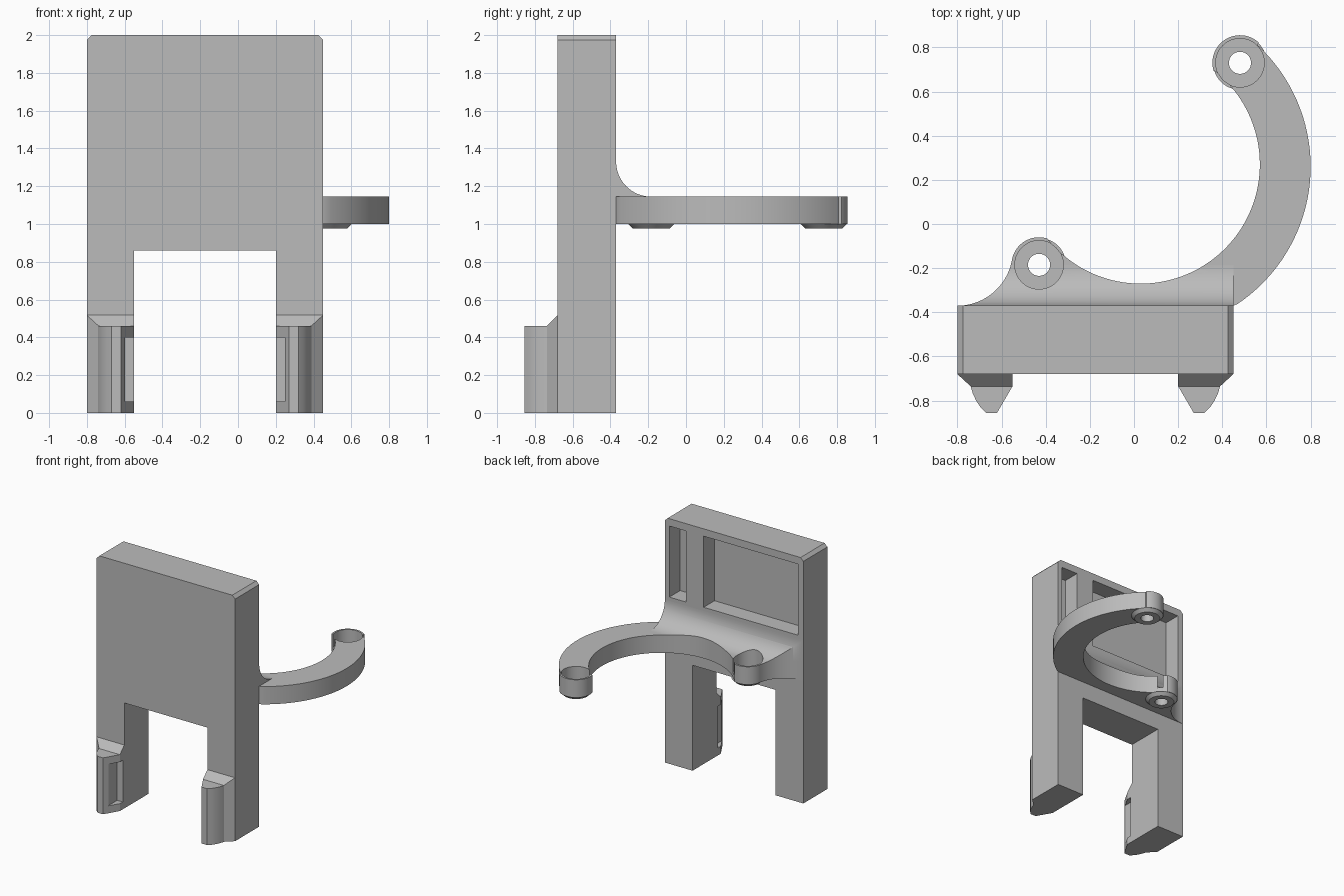
import bpy
import bmesh
from math import cos, sin, radians
from mathutils import Vector

if "Cube" in bpy.data.objects:
    bpy.data.objects.remove(bpy.data.objects["Cube"], do_unlink=True)

grey = bpy.data.materials.new("light grey plastic")
grey.use_nodes = True
grey.diffuse_color = (0.5, 0.5, 0.5, 1)
grey.node_tree.nodes["Principled BSDF"].inputs["Base Color"].default_value = (0.5, 0.5, 0.5, 1)


def arc(cx, cy, r, start, end, n=24):
    angles = [radians(start + (end - start) * i / n) for i in range(n + 1)]
    return [(cx + r * cos(a), cy + r * sin(a)) for a in angles]


def finish(name, bm):
    bmesh.ops.recalc_face_normals(bm, faces=bm.faces)
    mesh = bpy.data.meshes.new(name)
    bm.to_mesh(mesh)
    bm.free()
    mesh.materials.append(grey)
    obj = bpy.data.objects.new(name, mesh)
    bpy.context.collection.objects.link(obj)
    return obj


def prism(name, outline, low, high, axis="z"):
    """Extrude a closed 2D outline along one axis."""
    place = {"x": lambda a, b, t: (t, a, b),
             "y": lambda a, b, t: (a, t, b),
             "z": lambda a, b, t: (a, b, t)}[axis]
    bm = bmesh.new()
    face = bm.faces.new([bm.verts.new(place(a, b, low)) for a, b in outline])
    ext = bmesh.ops.extrude_face_region(bm, geom=[face])
    verts = [g for g in ext["geom"] if isinstance(g, bmesh.types.BMVert)]
    bmesh.ops.translate(bm, verts=verts, vec=Vector(place(0, 0, high - low)))
    return finish(name, bm)


def box(name, x0, x1, y0, y1, z0, z1):
    return prism(name, [(x0, y0), (x1, y0), (x1, y1), (x0, y1)], z0, z1)


def cone(name, x, y, r_low, r_high, z0, z1):
    bm = bmesh.new()
    bmesh.ops.create_cone(bm, cap_ends=True, segments=48, radius1=r_low,
                          radius2=r_high, depth=z1 - z0)
    bmesh.ops.translate(bm, verts=bm.verts, vec=(x, y, (z0 + z1) / 2))
    return finish(name, bm)


def boolean(obj, tool, operation="DIFFERENCE"):
    tool.hide_render = True
    mod = obj.modifiers.new("cut", "BOOLEAN")
    mod.operation = operation
    mod.solver = "EXACT"
    mod.object = tool
    activate(obj)
    bpy.ops.object.modifier_apply(modifier=mod.name)
    bpy.data.objects.remove(tool, do_unlink=True)


def activate(obj):
    bpy.ops.object.select_all(action="DESELECT")
    bpy.context.view_layer.objects.active = obj
    obj.select_set(True)


def smooth(obj):
    activate(obj)
    bpy.ops.object.shade_smooth_by_angle(angle=radians(30))


# Upright plate with two legs and chamfered top corners
LEFT, RIGHT, FRONT, BACK = -0.8, 0.45, -0.68, -0.37
body = prism("body", [
    (LEFT, 0), (-0.55, 0), (-0.55, 0.86), (0.2, 0.86), (0.2, 0), (RIGHT, 0),
    (RIGHT, 1.975), (RIGHT - 0.025, 2), (LEFT + 0.025, 2), (LEFT, 1.975)],
    FRONT, BACK, "y")

# Recesses in the back
for x0, x1 in ((-0.75, 0.10), (0.26, 0.41)):
    boolean(body, box("recess_cutter", x0, x1, BACK - 0.14, BACK + 0.1, 1.36, 1.94))

# Snap clips on the front of the legs, mirrored about the body centre
for side, mirror in (("right", False), ("left", True)):
    def mx(x):
        return LEFT + RIGHT - x if mirror else x

    outline = [(-0.8, FRONT), (-0.74, -0.735), (-0.73, -0.768), (-0.715, -0.80),
               (-0.695, -0.83), (-0.67, -0.855), (-0.62, -0.855),
               (-0.55, -0.735), (-0.55, FRONT)]
    clip = prism(side + "_clip", [(mx(x), y) for x, y in outline], 0, 0.6)
    boolean(clip, prism("clip_top_cutter", [
        (-0.95, 0.46), (-0.737, 0.46), (FRONT, 0.517), (-0.6, 0.6),
        (-0.6, 0.7), (-0.95, 0.7)], -1, 1, "x"))
    xs = sorted((mx(-0.6), mx(-0.5)))
    boolean(clip, box("clip_slot_cutter", *xs, -0.817, -0.70, 0.06, 0.4))
    smooth(clip)

# Curved arm outline: side fillet, near boss, inner arc, far boss, outer arc
NEAR, FAR = (-0.43, -0.185), (0.48, 0.73)
outline = ([(LEFT, -0.45)]
           + arc(-0.8, -0.119, 0.251, 270, 349)
           + arc(*NEAR, 0.125, 169, 74)
           + arc(0.03, 0.27, 0.54, 218.4, 411.5, 72)
           + arc(*FAR, 0.125, 197, 48)
           + arc(0.05, 0.26, 0.75, 47, -56, 48)
           + [(RIGHT, BACK), (RIGHT, -0.45)])
ARM_LOW, ARM_HIGH, SEAT = 1.0, 1.145, 1.04
arm = prism("curved_arm", outline, ARM_LOW, ARM_HIGH)

# Concave fillet joining the top of the arm to the plate
fillet = prism("arm_fillet",
               [(-0.42, ARM_HIGH), (-0.42, 1.33)]
               + arc(-0.185, 1.33, 0.185, 180, 270, 20),
               LEFT, RIGHT, "x")
boolean(fillet, prism("fillet_trim", outline, 1.05, 1.5), "INTERSECT")

# Screw bosses with counterbore and through hole
for name, (x, y) in (("near", NEAR), ("far", FAR)):
    boolean(arm, cone("counterbore", x, y, 0.11, 0.11, ARM_LOW - 0.1, 1.5))
    if name == "near":
        boolean(fillet, cone("counterbore", x, y, 0.11, 0.11, SEAT, 1.5))
    seat = cone(name + "_boss_seat", x, y, 0.11, 0.11, ARM_LOW, SEAT)
    rim = cone(name + "_boss_rim", x, y, 0.097, 0.122, 0.975, ARM_LOW)
    for part in (seat, rim):
        boolean(part, cone("screw_hole", x, y, 0.05, 0.05, 0.9, 1.2))
        smooth(part)
smooth(arm)
smooth(fillet)
